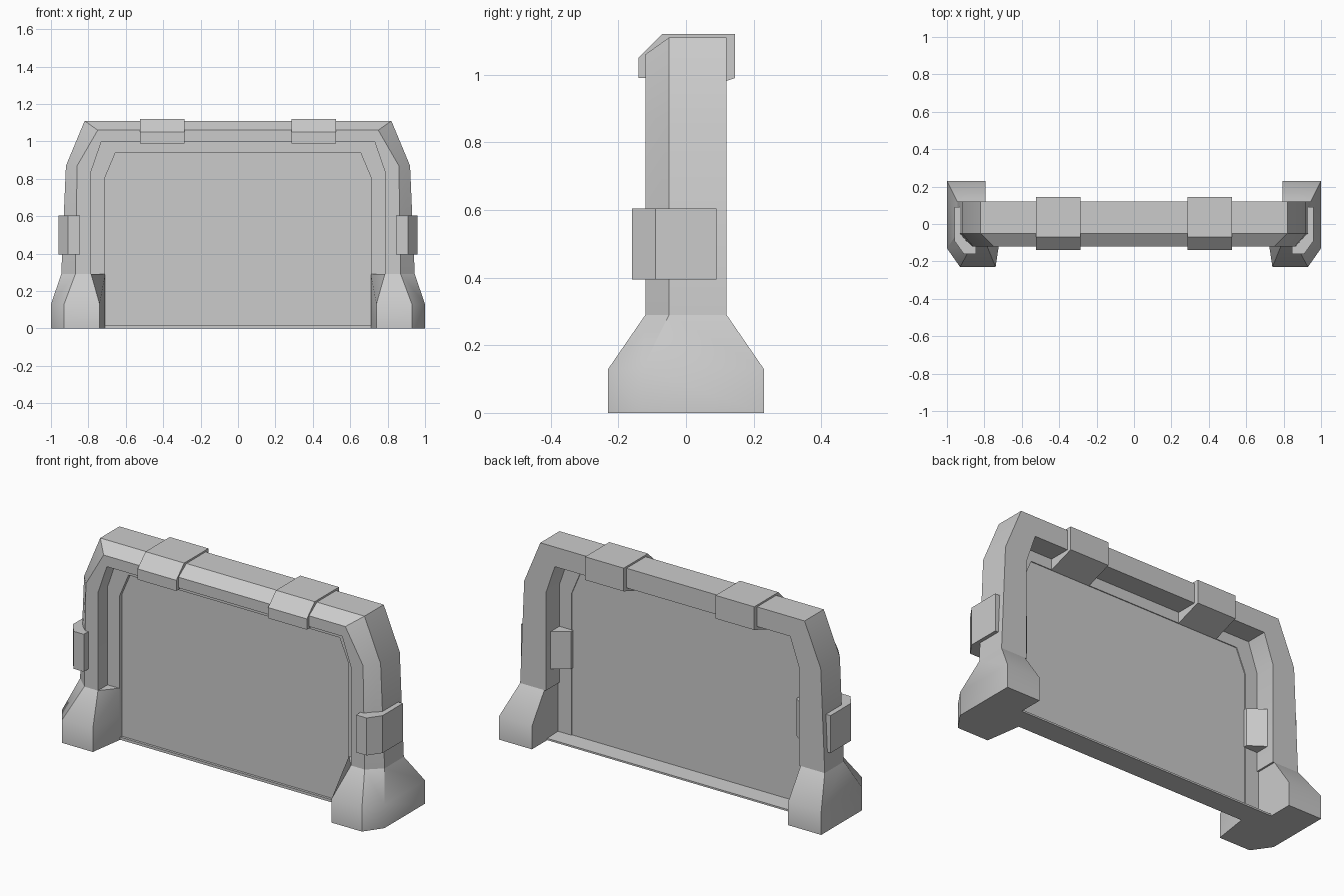
import bpy, bmesh, math

if "Cube" in bpy.data.objects:
    bpy.data.objects.remove(bpy.data.objects["Cube"])


def loft(name, sections, smooth=True):
    """Skin equal-length rings of points and cap both ends."""
    bm = bmesh.new()
    rings = [[bm.verts.new(p) for p in s] for s in sections]
    n = len(rings[0])
    for a, b in zip(rings, rings[1:]):
        for i in range(n):
            j = (i + 1) % n
            bm.faces.new((a[i], a[j], b[j], b[i]))
    bm.faces.new(rings[0])
    bm.faces.new(rings[-1])
    bmesh.ops.recalc_face_normals(bm, faces=bm.faces)
    me = bpy.data.meshes.new(name)
    bm.to_mesh(me)
    bm.free()
    ob = bpy.data.objects.new(name, me)
    bpy.context.collection.objects.link(ob)
    if smooth:
        bpy.ops.object.select_all(action='DESELECT')
        ob.select_set(True)
        bpy.context.view_layer.objects.active = ob
        bpy.ops.object.shade_smooth_by_angle(angle=math.radians(35))
    return ob


def mirror(ob):
    m = ob.modifiers.new("mirror", 'MIRROR')
    m.use_mirror_merge = False
    return ob


def both_sides(half):
    """Complete a left-to-right path from its left half."""
    return half + [[(-x, y, z) for x, y, z in s] for s in reversed(half)]


# Flared feet: outer back, outer chamfer, front chamfer, inner corners
def foot_ring(z, out, cham, inner, depth, ychamf):
    return [(-out, depth, z), (-out, ychamf, z), (-cham, -depth, z), (-inner, -depth, z),
            (-0.71, -0.03, z), (-0.71, 0.0, z), (-0.795, 0.0, z), (-0.795, depth, z)]


mirror(loft("foot", [foot_ring(0, 1.0, 0.93, 0.74, 0.23, -0.13),
                     foot_ring(0.13, 1.0, 0.93, 0.74, 0.23, -0.13),
                     foot_ring(0.29, 0.945, 0.87, 0.785, 0.12, -0.05)]))

# Arched frame with a chamfered front outer edge
arch = []
for o, c, i in [((-.945, .29), (-.87, .29), (-.785, .29)),
                ((-.92, .87), (-.86, .87), (-.785, .84)),
                ((-.82, 1.11), (-.75, 1.06), (-.73, 1.0))]:
    arch.append([(o[0], .12, o[1]), (o[0], -.05, o[1]), (c[0], -.12, c[1]),
                 (i[0], -.12, i[1]), (i[0], .12, i[1])])
loft("arch_frame", both_sides(arch))

# Recessed rim between frame and panel
rim = []
for o, i in [((-.80, 0), (-.71, 0)), ((-.80, .84), (-.71, .81)), ((-.74, 1.01), (-.655, .94))]:
    rim.append([(o[0], -.035, o[1]), (i[0], -.035, i[1]), (i[0], .0, i[1]), (o[0], .0, o[1])])
loft("panel_rim", both_sides(rim), False)

# Panel
outline = [(-.71, .0), (-.71, .81), (-.655, .94), (.655, .94), (.71, .81), (.71, .0)]
loft("panel", [[(x, y, z) for x, z in outline] for y in (-.015, -.005)], False)

# Thin base plate
loft("base_plate", [[(x, -.03, 0), (x, .095, 0), (x, .095, .01), (x, -.03, .015)]
                    for x in (-.80, .80)], False)

# Clamps on the top beam
top = [(-.14, .99), (-.14, 1.05), (-.07, 1.12), (.145, 1.12), (.145, .99), (.0, .94), (-.02, .99)]
mirror(loft("top_clamp", [[(x, y, z) for y, z in top] for x in (-.525, -.285)], False))

# Clamps on the legs, reaching in behind the rim
side = [(-.96, .09), (-.96, -.09), (-.91, -.16), (-.845, -.16), (-.845, -.0),
        (-.70, -.0), (-.70, .02), (-.80, .09)]
mirror(loft("side_clamp", [[(x, y, z) for x, y in side] for z in (.395, .605)], False))
